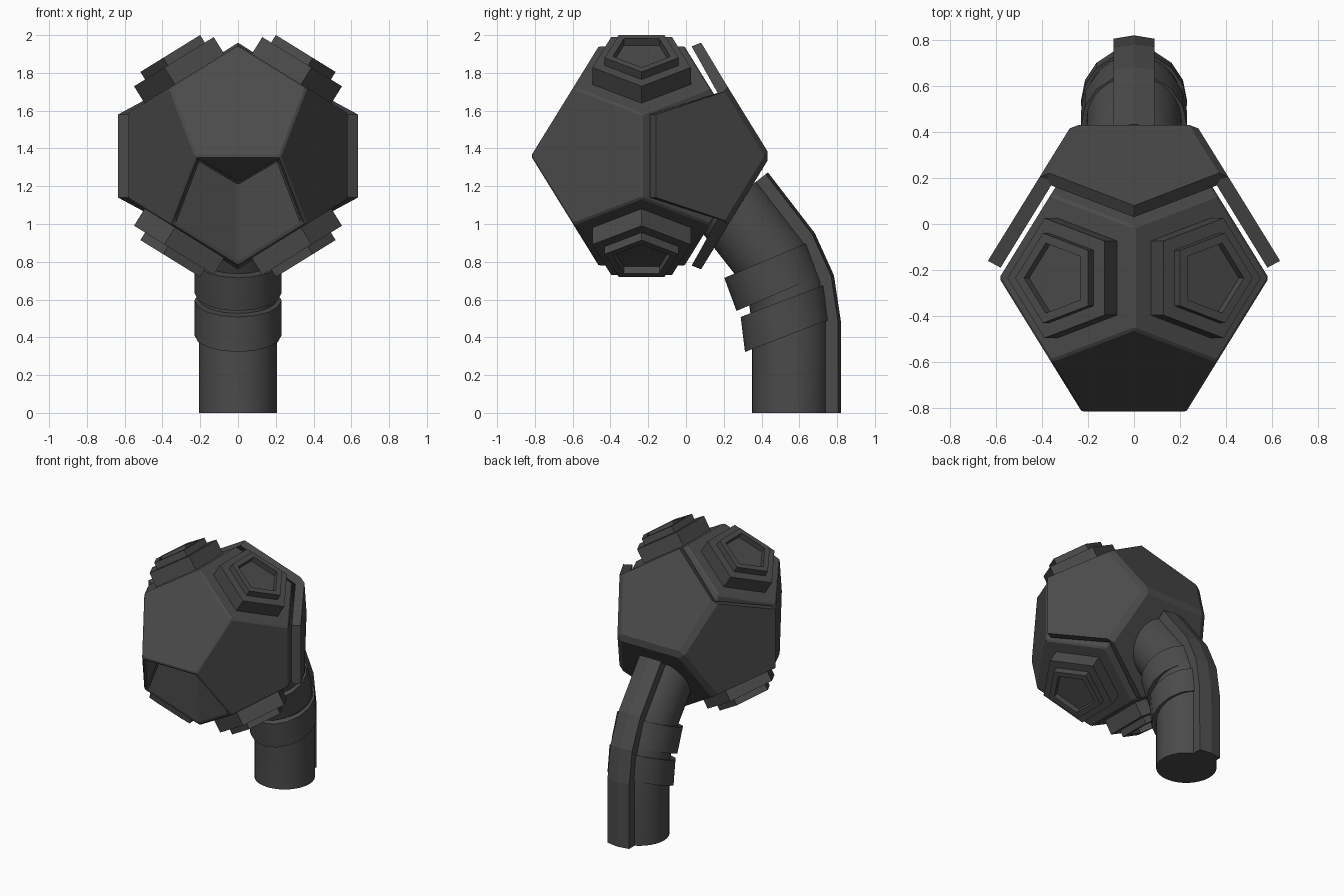
import bpy, bmesh, math
from mathutils import Vector

if "Cube" in bpy.data.objects:
    bpy.data.objects.remove(bpy.data.objects["Cube"])

PHI = (1 + 5 ** 0.5) / 2
S = 0.362                               # dodecahedron size
C = Vector((0, -0.235, 1.36))           # head centre
DARK = bpy.data.materials.new("dark_grey")
DARK.diffuse_color = (0.07, 0.07, 0.07, 1)
DARK.use_nodes = True
DARK.node_tree.nodes["Principled BSDF"].inputs["Base Color"].default_value = DARK.diffuse_color


def make(name, bm, bevel=0.0, smooth=0):
    bmesh.ops.remove_doubles(bm, verts=bm.verts, dist=1e-5)
    bmesh.ops.recalc_face_normals(bm, faces=bm.faces)
    me = bpy.data.meshes.new(name)
    bm.to_mesh(me)
    bm.free()
    me.materials.append(DARK)
    ob = bpy.data.objects.new(name, me)
    bpy.context.collection.objects.link(ob)
    if bevel:
        m = ob.modifiers.new("bevel", 'BEVEL')
        m.width, m.segments, m.limit_method = bevel, 1, 'ANGLE'
    if smooth:
        bpy.ops.object.select_all(action='DESELECT')
        ob.select_set(True)
        bpy.context.view_layer.objects.active = ob
        bpy.ops.object.shade_smooth_by_angle(angle=math.radians(smooth))
    return ob


def skin(bm, rings, caps=True):
    """Join successive closed rings of points with quads."""
    vs = [[bm.verts.new(p) for p in r] for r in rings]
    n = len(vs[0])
    for a, b in zip(vs, vs[1:]):
        for i in range(n):
            bm.faces.new((a[i], a[(i + 1) % n], b[(i + 1) % n], b[i]))
    if caps:
        bm.faces.new(vs[0])
        bm.faces.new(vs[-1])
    return vs


# Dodecahedron corners
VERTS = [Vector((x, y, z)) for x in (-1, 1) for y in (-1, 1) for z in (-1, 1)]
for a in (-1, 1):
    for b in (-1, 1):
        p, q = a / PHI, b * PHI
        VERTS += [Vector((p, q, 0)), Vector((0, p, q)), Vector((q, 0, p))]
VERTS = [v * S for v in VERTS]


def pentagon(n, scale=1.0, lift=0.0):
    """Face of the head with normal n, scaled about its middle and lifted."""
    n = n.normalized()
    pts = sorted(VERTS, key=lambda v: -v.dot(n))[:5]
    mid = sum(pts, Vector()) / 5
    u = (pts[0] - mid).normalized()
    w = n.cross(u)
    pts.sort(key=lambda v: math.atan2((v - mid).dot(w), (v - mid).dot(u)))
    return [C + mid + (v - mid) * scale + n * lift for v in pts]


NORMALS = []
for a in (-1, 1):
    for b in (-1, 1):
        NORMALS += [Vector((0, a * PHI, b)), Vector((a, 0, b * PHI)), Vector((a * PHI, b, 0))]

# Head core, with a V-floored hollow in the lower front face
bm = bmesh.new()
for n in NORMALS:
    if n.y < -1.5 and n.z < 0:
        ring = skin(bm, [pentagon(n), pentagon(n, 0.94)], caps=False)[1]
        low, *rest = sorted(ring, key=lambda v: v.co.z)
        left, right = sorted(rest[:2], key=lambda v: v.co.x)
        tl, tr = sorted(rest[2:], key=lambda v: v.co.x)
        deep_l, deep_r = (bm.verts.new(v.co + Vector((0, 0.23, 0))) for v in (tl, tr))
        tip = bm.verts.new((0, -0.49, 1.22))
        for f in ((left, low, tip, deep_l), (right, deep_r, tip, low), (tl, left, deep_l),
                  (tr, deep_r, right), (tl, deep_l, tip), (tr, tip, deep_r), (tl, tip, tr)):
            bm.faces.new(f)
    else:
        bm.faces.new([bm.verts.new(p) for p in pentagon(n)])
make("head_core", bm, bevel=0.012)

# Stepped pentagon vents above and below
for i, n in enumerate(NORMALS):
    if abs(n.z) > 1.5:
        bm = bmesh.new()
        skin(bm, [pentagon(n, s, h) for s, h in
                  ((0.72, -0.01), (0.72, 0.105), (0.54, 0.105),
                   (0.54, 0.152), (0.42, 0.152), (0.42, 0.11))])
        make(f"stepped_vent_{i}", bm)


# Back shell: four joined faces, trimmed at the front
def shell_layer(bm, size, k, tip_y, tip_z, side_x, side_y):
    def pt(x, y, z):
        return bm.verts.new(C + Vector((x, y, z)))
    back = {a: pt(a * size / PHI, size * PHI, 0) for a in (-1, 1)}
    top = {b: pt(0, tip_y, b * tip_z) for b in (-1, 1)}
    cor, side = {}, {}
    for a in (-1, 1):
        for b in (-1, 1):
            cor[a, b] = pt(a * size * (1 / PHI + k * (1 - 1 / PHI)),
                           size * (PHI - k * (PHI - 1)), b * size * k)
            side[a, b] = pt(a * side_x, side_y, b * 0.22)
    faces = [bm.faces.new((back[-1], back[1], cor[1, b], top[b], cor[-1, b])) for b in (-1, 1)]
    faces += [bm.faces.new((back[a], cor[a, 1], side[a, 1], side[a, -1], cor[a, -1]))
              for a in (-1, 1)]
    loop = [top[1], cor[1, 1], side[1, 1], side[1, -1], cor[1, -1],
            top[-1], cor[-1, -1], side[-1, -1], side[-1, 1], cor[-1, 1]]
    return faces, loop


bm = bmesh.new()
_, inner = shell_layer(bm, 0.3763, 0.887, 0.265, 0.58, 0.58, 0.045)
faces, outer = shell_layer(bm, 0.4214, 0.83, 0.315, 0.60, 0.635, 0.075)
seams = [e for e in bm.edges if len(e.link_faces) == 2 and e.link_faces[0] in faces]
for i in range(10):
    j = (i + 1) % 10
    bm.faces.new((inner[i], inner[j], outer[j], outer[i]))
bmesh.ops.recalc_face_normals(bm, faces=bm.faces)
bmesh.ops.bevel(bm, geom=seams, offset=0.03, segments=1, affect='EDGES')
make("back_shell", bm)

# Neck axis stations: y, z, tilt in degrees
PATH = [(0.555, 0.0, 0), (0.555, 0.47, 4), (0.53, 0.65, 17),
        (0.455, 0.815, 31), (0.225, 1.11, 38)]


def station(y, z, tilt, profile):
    t = math.radians(tilt)
    return [Vector((px, y + py * math.cos(t), z + py * math.sin(t))) for px, py in profile]


def circle(r, n, stretch=1.0):
    return [(r * math.cos(2 * math.pi * i / n),
             r * stretch * math.sin(2 * math.pi * i / n)) for i in range(n)]


# Neck tube
bm = bmesh.new()
skin(bm, [station(*s, circle(0.206, 32)) for s in PATH])
make("neck_tube", bm, smooth=25)

# Spine along the back of the neck
bm = bmesh.new()
spine = [(-0.09, 0.15), (-0.09, 0.25), (0, 0.265), (0.09, 0.25), (0.09, 0.15)]
skin(bm, [station(*s, spine) for s in PATH])
make("neck_spine", bm)

# Two tilted collars
OUT = circle(0.23, 16, 1.06)
for name, lo, hi in (("lower_collar", (0.54, 0.41, 21), (0.517, 0.595, 21)),
                     ("upper_collar", (0.492, 0.635, 23), (0.427, 0.81, 23))):
    bm = bmesh.new()
    skin(bm, [station(*lo, OUT), station(*hi, OUT)])
    make(name, bm, smooth=30)
